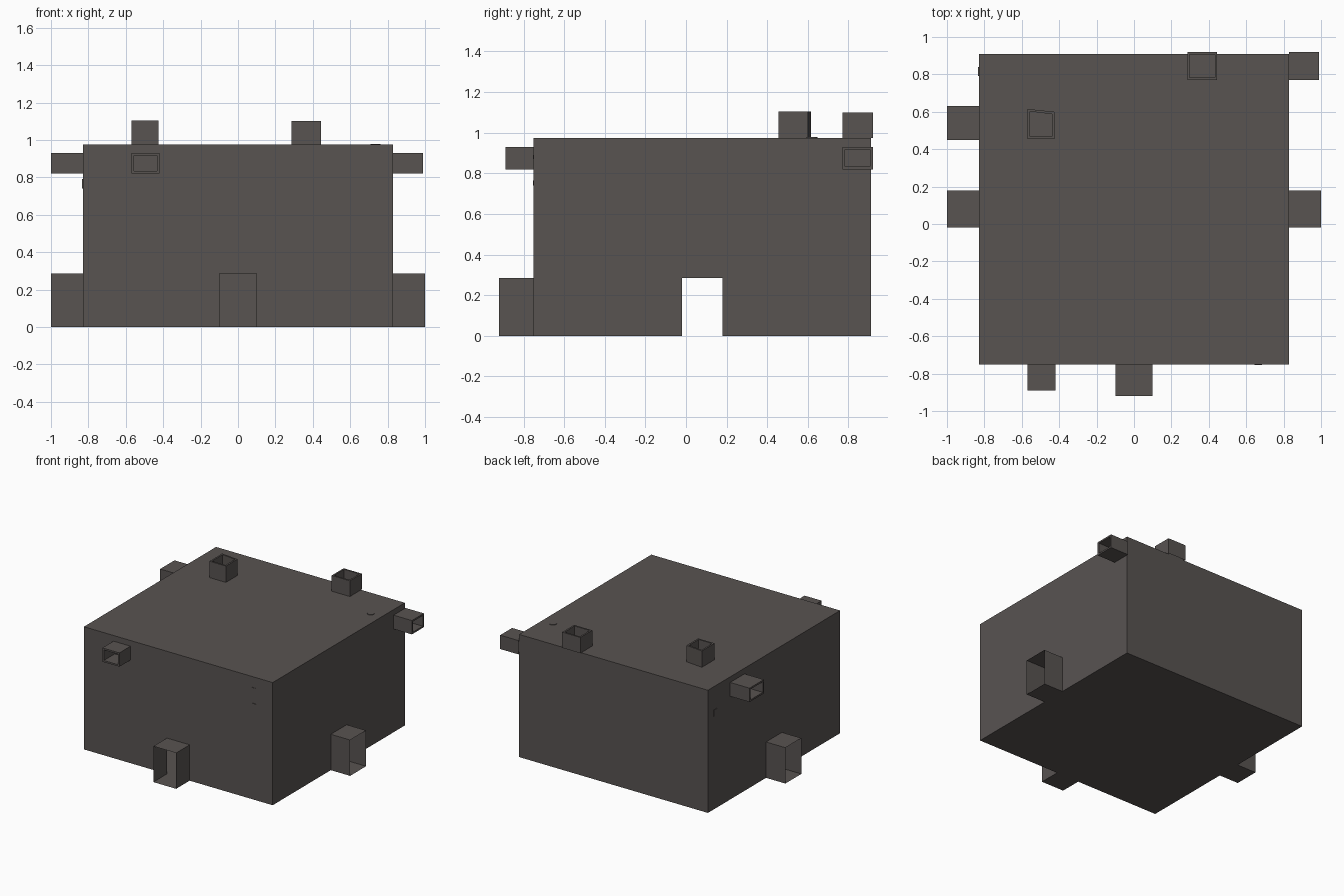
import bpy, bmesh

if "Cube" in bpy.data.objects:
    bpy.data.objects.remove(bpy.data.objects["Cube"])

wall_mat = bpy.data.materials.new("dark warm grey")
wall_mat.diffuse_color = (0.098, 0.087, 0.083, 1)
wall_mat.use_nodes = True
wall_mat.node_tree.nodes["Principled BSDF"].inputs["Base Color"].default_value = wall_mat.diffuse_color

X, Y0, Y1, TOP = 0.83, -0.75, 0.91, 0.975
T = 0.013  # duct wall thickness


def point(axis, p, b, c):
    """Put p on the given axis and b, c on the other two in order."""
    v = [b, c]
    v.insert(axis, p)
    return v


def finish(bm, name):
    bmesh.ops.remove_doubles(bm, verts=bm.verts, dist=0.0005)
    bmesh.ops.recalc_face_normals(bm, faces=bm.faces)
    me = bpy.data.meshes.new(name)
    bm.to_mesh(me)
    bm.free()
    me.materials.append(wall_mat)
    ob = bpy.data.objects.new(name, me)
    bpy.context.collection.objects.link(ob)
    return ob


def panel(bm, axis, p, rect, holes=()):
    """Flat wall split along the hole edges, with the hole cells left out."""
    bs = sorted({rect[0], rect[1], *[v for h in holes for v in h[:2]]})
    cs = sorted({rect[2], rect[3], *[v for h in holes for v in h[2:]]})
    for b0, b1 in zip(bs, bs[1:]):
        for c0, c1 in zip(cs, cs[1:]):
            mb, mc = (b0 + b1) / 2, (c0 + c1) / 2
            if any(h[0] < mb < h[1] and h[2] < mc < h[3] for h in holes):
                continue
            quad = [(b0, c0), (b1, c0), (b1, c1), (b0, c1)]
            bm.faces.new([bm.verts.new(point(axis, p, b, c)) for b, c in quad])


def inset(r):
    return (r[0] + T, r[1] - T, r[2] + T, r[3] - T)


def tube(name, axis, p0, p1, rect, thick):
    """Open rectangular passage: thin sheet, or with an inner lining."""
    bm = bmesh.new()
    loops = [(p0, rect), (p1, rect)]
    if thick:
        loops += [(p1, inset(rect)), (p0, inset(rect))]
    rings = []
    for p, (b0, b1, c0, c1) in loops:
        rings.append([bm.verts.new(point(axis, p, b, c))
                      for b, c in ((b0, c0), (b1, c0), (b1, c1), (b0, c1))])
    for r, s in zip(rings, rings[1:]):
        for i in range(4):
            j = (i + 1) % 4
            bm.faces.new((r[i], r[j], s[j], s[i]))
    return finish(bm, name)


# Openings: rectangles in the two axes across each passage
side_door = (-0.02, 0.18, 0.0, 0.285)
front_door = (-0.10, 0.10, 0.0, 0.285)
front_duct = (-0.57, -0.42, 0.82, 0.93)
left_duct = (0.45, 0.63, 0.82, 0.93)
right_duct = (0.77, 0.92, 0.82, 0.93)
roof_duct_a = (-0.57, -0.425, 0.455, 0.615)
roof_duct_b = (0.285, 0.445, 0.77, 0.92)

# Hollow room
bm = bmesh.new()
panel(bm, 0, -X, (Y0, Y1, 0, TOP), [side_door, inset(left_duct)])
panel(bm, 0, X, (Y0, Y1, 0, TOP), [side_door, inset(right_duct)])
panel(bm, 1, Y0, (-X, X, 0, TOP), [front_door, inset(front_duct)])
panel(bm, 1, Y1, (-X, X, 0, TOP))
panel(bm, 2, TOP, (-X, X, Y0, Y1), [inset(roof_duct_a), inset(roof_duct_b)])
panel(bm, 2, 0, (-X, X, Y0, Y1))
finish(bm, "room_shell")

# Doorway passages
tube("left_doorway", 0, -X, -1.0, side_door, False)
tube("right_doorway", 0, X, 1.0, side_door, False)
tube("front_doorway", 1, Y0, -0.92, front_door, False)

# Air ducts
tube("front_duct", 1, Y0, -0.89, front_duct, True)
tube("left_duct", 0, -X, -1.0, left_duct, True)
tube("right_duct", 0, X, 0.99, right_duct, True)
tube("roof_duct_back", 2, TOP, 1.10, roof_duct_b, True)
skewed = tube("roof_duct_left", 2, TOP, 1.105, roof_duct_a, True)
for v in skewed.data.vertices:  # one corner sits slightly lower
    if v.co.x > -0.5 and v.co.y > 0.55:
        v.co.y -= 0.015

# Small fittings that just break through the walls
def plate(name, lo, hi):
    bm = bmesh.new()
    bmesh.ops.create_cube(bm, size=1)
    for v in bm.verts:
        v.co = [(a + b) / 2 + k * (b - a) for a, b, k in zip(lo, hi, v.co)]
    finish(bm, name)


plate("front_fitting_upper", (0.65, -0.754, 0.87), (0.68, -0.749, 0.89))
plate("front_fitting_lower", (0.645, -0.754, 0.74), (0.685, -0.749, 0.765))
plate("left_fitting", (-0.833, 0.79, 0.74), (-0.829, 0.84, 0.79))

bm = bmesh.new()
bmesh.ops.create_cone(bm, cap_ends=True, segments=12, radius1=0.027,
                      radius2=0.027, depth=0.006)
cap = finish(bm, "roof_cap")
cap.location = (0.735, 0.62, TOP + 0.001)
